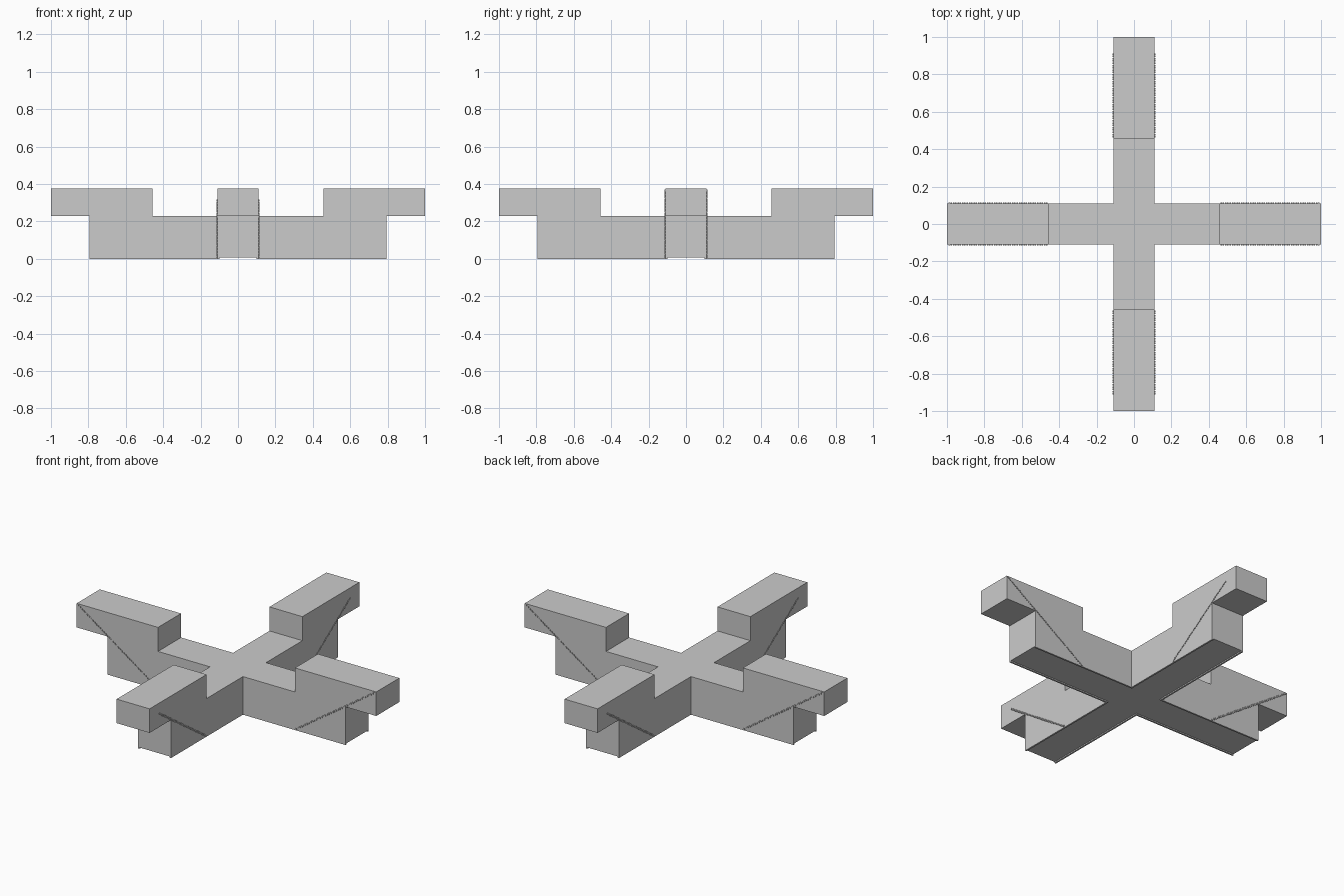
import bpy, bmesh, math
from mathutils import Matrix, Vector

if "Cube" in bpy.data.objects:
    bpy.data.objects.remove(bpy.data.objects["Cube"])

W = 0.11        # half width of each arm
BASE = 0.007    # underside of the body, resting on thin runners


def finish(name, bm, turn=0.0):
    bmesh.ops.rotate(bm, verts=bm.verts, cent=(0, 0, 0), matrix=Matrix.Rotation(turn, 3, 'Z'))
    bmesh.ops.recalc_face_normals(bm, faces=bm.faces)
    mesh = bpy.data.meshes.new(name)
    bm.to_mesh(mesh)
    bm.free()
    obj = bpy.data.objects.new(name, mesh)
    bpy.context.collection.objects.link(obj)
    return obj


def add_box(bm, lo, hi):
    lo, hi = Vector(lo), Vector(hi)
    mat = Matrix.Translation((lo + hi) / 2) @ Matrix.Diagonal((*(hi - lo), 1))
    bmesh.ops.create_cube(bm, size=1, matrix=mat)


# Cross-shaped lower body, extruded from its plan outline
bm = bmesh.new()
outline = []
for i in range(4):
    rot = Matrix.Rotation(i * math.pi / 2, 3, 'Z')
    outline += [rot @ Vector(p) for p in ((W, -W, BASE), (0.795, -W, BASE), (0.795, W, BASE))]
face = bm.faces.new([bm.verts.new(p) for p in outline])
ext = bmesh.ops.extrude_face_region(bm, geom=[face])
bmesh.ops.translate(bm, vec=(0, 0, 0.23 - BASE),
                    verts=[g for g in ext["geom"] if isinstance(g, bmesh.types.BMVert)])
finish("cross_body", bm)

for i, side in enumerate(("right", "back", "left", "front")):
    turn = i * math.pi / 2

    # Raised overhanging block at the end of the arm
    bm = bmesh.new()
    add_box(bm, (0.457, -W, 0.23), (1.0, W, 0.375))
    finish(side + "_end_block", bm, turn)

    # Thin runners under both long edges
    bm = bmesh.new()
    for s in (-1, 1):
        y = s * (W - 0.005)
        add_box(bm, (0.1, y - 0.005, 0), (0.795, y + 0.005, BASE + 0.001))
    finish(side + "_runners", bm, turn)

    # Diagonal rows of tiny studs on both sides of the arm
    bm = bmesh.new()
    reach = 1.0 if i % 2 == 0 else 0.85
    count = round(44 * reach)
    for s in (-1, 1):
        for k in range(count):
            t = (k + 0.5) / count * reach
            x, z = 0.46 + 0.535 * t, 0.005 + 0.366 * t
            add_box(bm, (x - 0.004, s * W - 0.004, z - 0.004),
                    (x + 0.004, s * W + 0.004, z + 0.004))
    finish(side + "_diagonal_studs", bm, turn)
